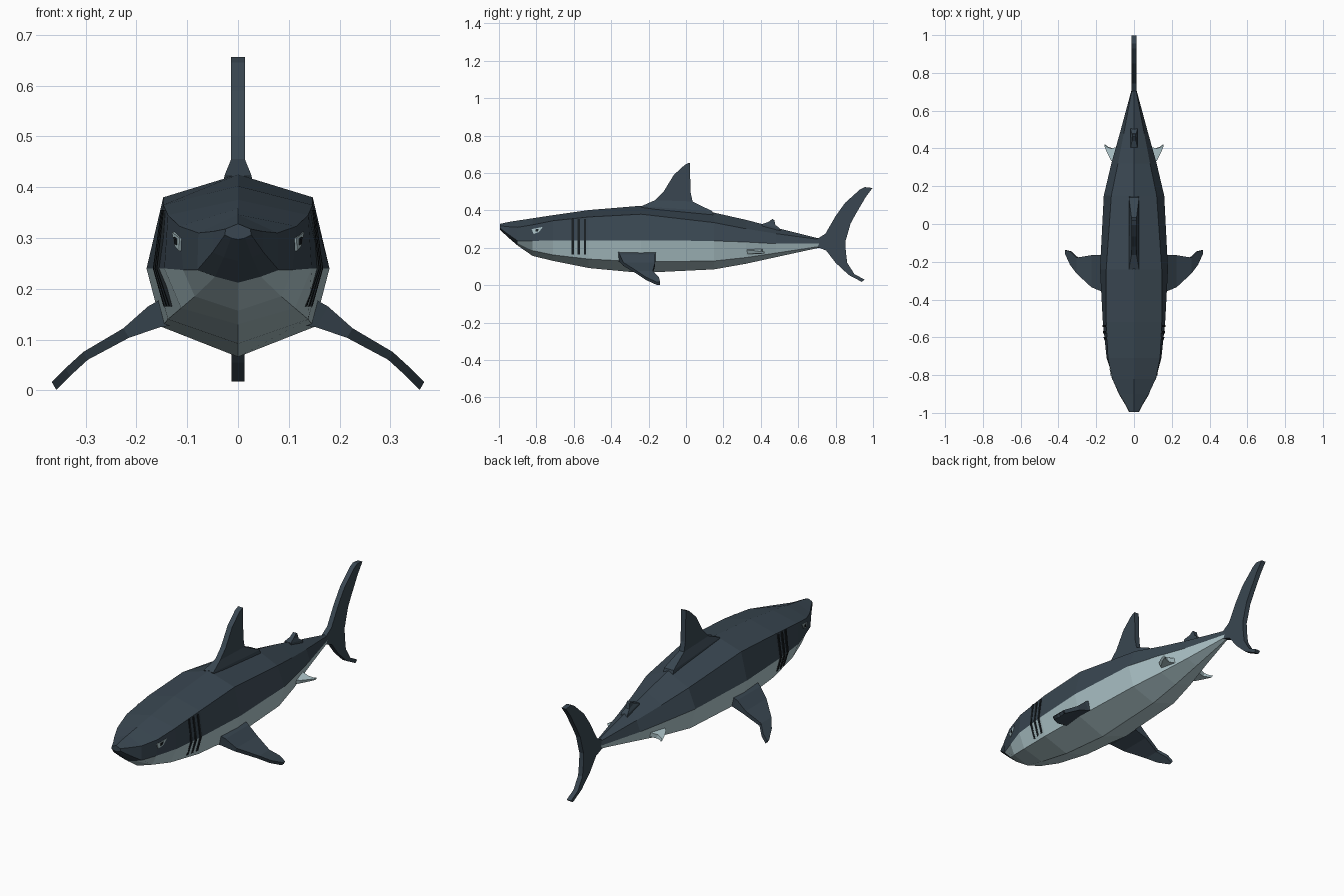
import bpy
import bmesh


def material(name, color):
    m = bpy.data.materials.new(name)
    m.diffuse_color = (*color, 1)
    return m


SLATE = material("slate back", (0.041, 0.062, 0.082))
PALE = material("pale belly", (0.43, 0.57, 0.60))
BLACK = material("gill black", (0.010, 0.014, 0.017))


def loft(name, rings, mats, mirror=False):
    """Bridge equal rings of points and cap both ends."""
    bm = bmesh.new()
    vs = [[bm.verts.new(p) for p in r] for r in rings]
    n = len(rings[0])
    for a, b in zip(vs, vs[1:]):
        for i in range(n):
            j = (i + 1) % n
            bm.faces.new((a[i], a[j], b[j], b[i]))
    bm.faces.new(vs[0])
    bm.faces.new(vs[-1])
    if mirror:
        geo = bmesh.ops.duplicate(bm, geom=bm.verts[:] + bm.edges[:] + bm.faces[:])["geom"]
        for v in geo:
            if isinstance(v, bmesh.types.BMVert):
                v.co.x *= -1
    bmesh.ops.recalc_face_normals(bm, faces=bm.faces[:])
    me = bpy.data.meshes.new(name)
    bm.to_mesh(me)
    bm.free()
    for m in mats:
        me.materials.append(m)
    ob = bpy.data.objects.new(name, me)
    bpy.context.collection.objects.link(ob)
    return ob


# Body stations: y, top z, shoulder x z, side x z, lower x z, bottom z
BODY = [
    (-0.995, 0.328, 0.024, 0.318, 0.026, 0.306, 0.014, 0.300, 0.297),
    (-0.95, 0.338, 0.048, 0.313, 0.050, 0.272, 0.028, 0.262, 0.255),
    (-0.90, 0.346, 0.078, 0.310, 0.080, 0.237, 0.045, 0.224, 0.212),
    (-0.82, 0.358, 0.115, 0.323, 0.108, 0.237, 0.085, 0.185, 0.157),
    (-0.71, 0.375, 0.138, 0.345, 0.145, 0.240, 0.112, 0.162, 0.130),
    (-0.52, 0.402, 0.147, 0.365, 0.165, 0.240, 0.138, 0.140, 0.092),
    (-0.24, 0.425, 0.147, 0.380, 0.180, 0.240, 0.150, 0.125, 0.066),
    (0.15, 0.388, 0.120, 0.335, 0.160, 0.237, 0.130, 0.130, 0.085),
    (0.32, 0.350, 0.085, 0.302, 0.120, 0.231, 0.095, 0.148, 0.115),
    (0.48, 0.308, 0.054, 0.276, 0.075, 0.222, 0.058, 0.172, 0.150),
    (0.71, 0.250, 0.011, 0.245, 0.013, 0.222, 0.011, 0.207, 0.200),
]


def body_ring(s):
    y, t, sx, sz, mx, mz, lx, lz, b = s
    right = [(sx, y, sz), (mx, y, mz), (lx, y, lz)]
    left = [(-x, y, z) for x, y, z in reversed(right)]
    return [(0, y, t)] + right + [(0, y, b)] + left


body = loft("body", [body_ring(s) for s in BODY], [SLATE, PALE])
# Ring sides 2 to 5 lie below the side line; the snout stays dark all round
for p in body.data.polygons:
    span, side = divmod(p.index, 8)
    if 2 <= span < len(BODY) - 1 and 2 <= side <= 5:
        p.material_index = 1


def station(y):
    """Body section interpolated at y."""
    for a, b in zip(BODY, BODY[1:]):
        if a[0] <= y <= b[0]:
            f = (y - a[0]) / (b[0] - a[0])
            return [u + (v - u) * f for u, v in zip(a, b)]


def flank(y, z):
    """Half width of the body at y, z."""
    _, _, sx, sz, mx, mz, lx, lz, _ = station(y)
    if z >= mz:
        return mx + (sx - mx) * (z - mz) / (sz - mz)
    return mx + (lx - mx) * (mz - z) / (mz - lz)


# Gill slits: thin strips that follow the flank
for i, y in enumerate((-0.605, -0.573, -0.54)):
    rings = []
    for z in (0.355, station(y)[5], 0.165):
        rings.append([(flank(yy, z) + d, yy, z)
                      for yy, d in ((y - 0.006, -0.003), (y - 0.006, 0.004),
                                    (y + 0.006, 0.004), (y + 0.006, -0.003))])
    loft(f"gill_slits_{i + 1}", rings, [BLACK], True)


# Eyes: pale plates with dark pupils
def plate(name, pts, mat, out):
    loft(name, [[(flank(y, z) + d, y, z) for y, z in pts] for d in (-0.002, out)], [mat], True)


plate("eyes", [(-0.825, 0.300), (-0.765, 0.312), (-0.787, 0.284), (-0.815, 0.274)], PALE, 0.004)
plate("pupils", [(-0.805, 0.299), (-0.788, 0.302), (-0.791, 0.289), (-0.804, 0.286)], BLACK, 0.006)


# Upright fins: front y z, back y z, half thickness
def upright_fin(name, rows):
    loft(name, [[(-w, yf, zf), (w, yf, zf), (w, yb, zb), (-w, yb, zb)]
                for yf, zf, yb, zb, w in rows], [SLATE])


upright_fin("dorsal_fin", [
    (-0.23, 0.39, 0.15, 0.36, 0.028), (-0.24, 0.422, 0.14, 0.396, 0.027),
    (-0.165, 0.455, 0.035, 0.448, 0.0135), (-0.12, 0.50, 0.025, 0.495, 0.0135),
    (-0.065, 0.59, 0.022, 0.59, 0.0135), (-0.005, 0.645, 0.02, 0.656, 0.0135)])
upright_fin("rear_dorsal_fin", [
    (0.41, 0.30, 0.51, 0.28, 0.018), (0.405, 0.327, 0.50, 0.306, 0.018),
    (0.44, 0.338, 0.478, 0.322, 0.011), (0.463, 0.355, 0.472, 0.348, 0.009)])
upright_fin("tail_fin", [(*r, 0.0125) for r in (
    (0.955, 0.525, 0.997, 0.52), (0.93, 0.512, 0.96, 0.47), (0.85, 0.44, 0.91, 0.385),
    (0.80, 0.37, 0.88, 0.33), (0.745, 0.275, 0.857, 0.25), (0.70, 0.247, 0.852, 0.235),
    (0.70, 0.205, 0.853, 0.20), (0.75, 0.185, 0.857, 0.16), (0.80, 0.12, 0.862, 0.12),
    (0.87, 0.055, 0.90, 0.06), (0.94, 0.018, 0.955, 0.03))])


# Paired fins: x, z, front y, back y, half thickness
def side_fins(name, rows, mat):
    loft(name, [[(x + 0.5 * t, yf, z + 0.85 * t), (x + 0.5 * t, yb, z + 0.85 * t),
                 (x - 0.5 * t, yb, z - 0.85 * t), (x - 0.5 * t, yf, z - 0.85 * t)]
                for x, z, yf, yb, t in rows], [mat], True)


side_fins("pectoral_fins", [
    (0.135, 0.155, -0.365, -0.16, 0.03), (0.165, 0.145, -0.355, -0.165, 0.024),
    (0.22, 0.113, -0.335, -0.165, 0.011), (0.30, 0.068, -0.262, -0.178, 0.009),
    (0.335, 0.036, -0.215, -0.145, 0.009), (0.362, 0.009, -0.155, -0.138, 0.009)], SLATE)
side_fins("pelvic_fins", [
    (0.075, 0.183, 0.31, 0.41, 0.014), (0.115, 0.178, 0.335, 0.40, 0.012),
    (0.14, 0.176, 0.38, 0.408, 0.008), (0.154, 0.174, 0.412, 0.420, 0.006)], PALE)
